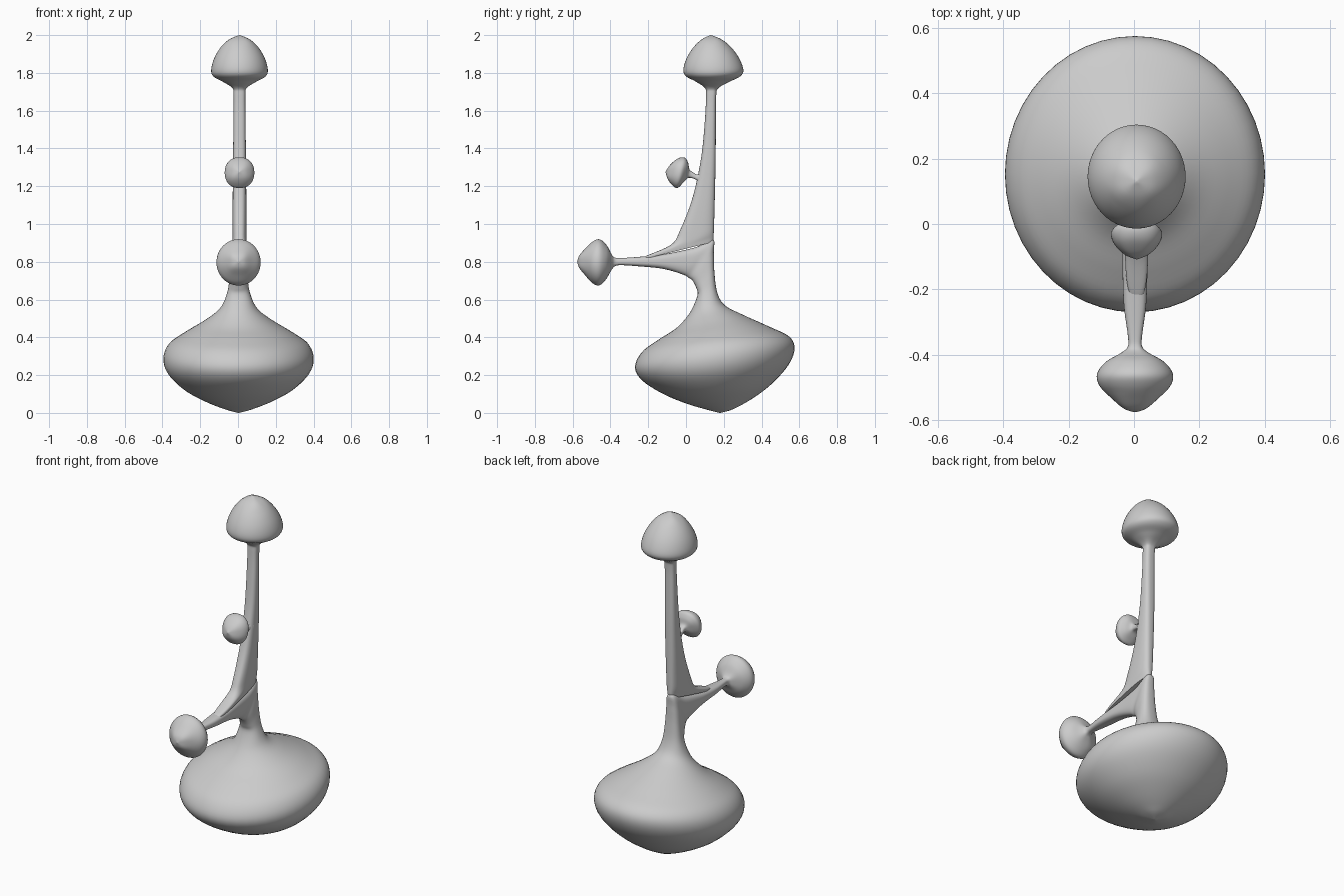
import bpy
from math import sin, cos, pi, copysign

SIDES, STEPS = 48, 5


def spline(p0, p1, p2, p3, t):
    return tuple(0.5 * (2*b + (c-a)*t + (2*a-5*b+4*c-d)*t*t + (3*b-a-3*c+d)*t**3)
                 for a, b, c, d in zip(p0, p1, p2, p3))


def loft(name, rings, cx):
    """Smooth skin through rings: front (y, z), back (y, z), half width in x."""
    n = len(rings)
    dense = []
    for i in range(n - 1):
        quad = [rings[min(max(i + k, 0), n - 1)] for k in (-1, 0, 1, 2)]
        dense += [spline(*quad, s / STEPS) for s in range(STEPS)]
    dense.append(rings[-1])
    verts, faces = [], []
    for yf, zf, yb, zb, w in dense:
        # slim stems are slightly squared, bulbs are round
        e = 0.72 + 0.28 * min(1, max(0, (w - 0.045) / 0.05))
        for k in range(SIDES):
            a = 2 * pi * k / SIDES
            s = copysign(abs(sin(a)) ** e, sin(a))
            c = copysign(abs(cos(a)) ** e, cos(a))
            verts.append((cx + w * s, (yf+yb)/2 + c*(yf-yb)/2, (zf+zb)/2 + c*(zf-zb)/2))
    for r in range(len(dense) - 1):
        for k in range(SIDES):
            a, b = r*SIDES + k, r*SIDES + (k+1) % SIDES
            faces.append((a, b, b + SIDES, a + SIDES))
    faces.append(tuple(reversed(range(SIDES))))
    faces.append(tuple(range(len(verts) - SIDES, len(verts))))
    me = bpy.data.meshes.new(name)
    me.from_pydata(verts, [], faces)
    ob = bpy.data.objects.new(name, me)
    bpy.context.collection.objects.link(ob)
    bpy.context.view_layer.objects.active = ob
    ob.select_set(True)
    bpy.ops.object.mode_set(mode='EDIT')
    bpy.ops.mesh.select_all(action='SELECT')
    bpy.ops.mesh.normals_make_consistent(inside=False)
    bpy.ops.object.mode_set(mode='OBJECT')
    bpy.ops.object.shade_smooth_by_angle(angle=0.9)
    ob.select_set(False)
    return ob


# tilted bulb whose neck bends forward into the arm and its knob
loft("base_and_arm", [
    (.178, 0, .182, 0, .002), (.10, .02, .25, .02, .075), (.00, .05, .35, .075, .18),
    (-.12, .10, .45, .15, .29), (-.23, .17, .54, .25, .375), (-.27, .24, .575, .34, .398),
    (-.235, .32, .545, .405, .37), (-.15, .385, .44, .457, .29), (-.05, .45, .30, .52, .18),
    (.02, .53, .205, .57, .10), (.06, .62, .165, .64, .062), (.055, .66, .15, .75, .048),
    (.035, .70, .147, .85, .042), (.015, .715, .143, .92, .037), (-.01, .73, .06, .88, .038),
    (-.08, .753, -.05, .853, .038), (-.15, .767, -.14, .837, .038),
    (-.25, .776, -.25, .826, .034), (-.34, .782, -.34, .82, .022),
    (-.375, .777, -.375, .822, .022), (-.395, .755, -.393, .838, .042),
    (-.425, .705, -.42, .888, .09), (-.46, .675, -.458, .919, .116),
    (-.497, .688, -.495, .906, .108), (-.535, .73, -.535, .868, .07),
    (-.565, .767, -.565, .833, .034), (-.576, .799, -.576, .801, .002)], 0.003)

# upright spire growing off the arm, with a mushroom cap
loft("spire_and_cap", [
    (-.23, .812, .143, .905, .034), (-.22, .827, .146, .925, .036),
    (-.08, .89, .147, .955, .037), (-.03, .97, .149, 1.01, .037),
    (.035, 1.14, .153, 1.16, .036), (.08, 1.35, .157, 1.35, .034),
    (.10, 1.55, .158, 1.55, .032), (.106, 1.68, .16, 1.68, .031),
    (.10, 1.72, .172, 1.72, .038), (.05, 1.755, .23, 1.753, .09),
    (.00, 1.782, .285, 1.78, .138), (-.014, 1.815, .304, 1.815, .15),
    (.00, 1.87, .28, 1.88, .135), (.035, 1.93, .235, 1.94, .10),
    (.08, 1.975, .185, 1.979, .055), (.129, 2, .133, 2, .002)], 0.008)

# small tilted bud on a short stalk
loft("bud", [
    (.085, 1.20, .085, 1.28, .034), (.055, 1.232, .06, 1.262, .022),
    (.03, 1.243, .035, 1.275, .018), (.008, 1.242, .018, 1.29, .025),
    (-.018, 1.215, .011, 1.325, .055), (-.048, 1.19, -.008, 1.352, .078),
    (-.075, 1.208, -.045, 1.346, .068), (-.098, 1.24, -.085, 1.312, .037),
    (-.108, 1.274, -.108, 1.277, .002)], 0.008)
